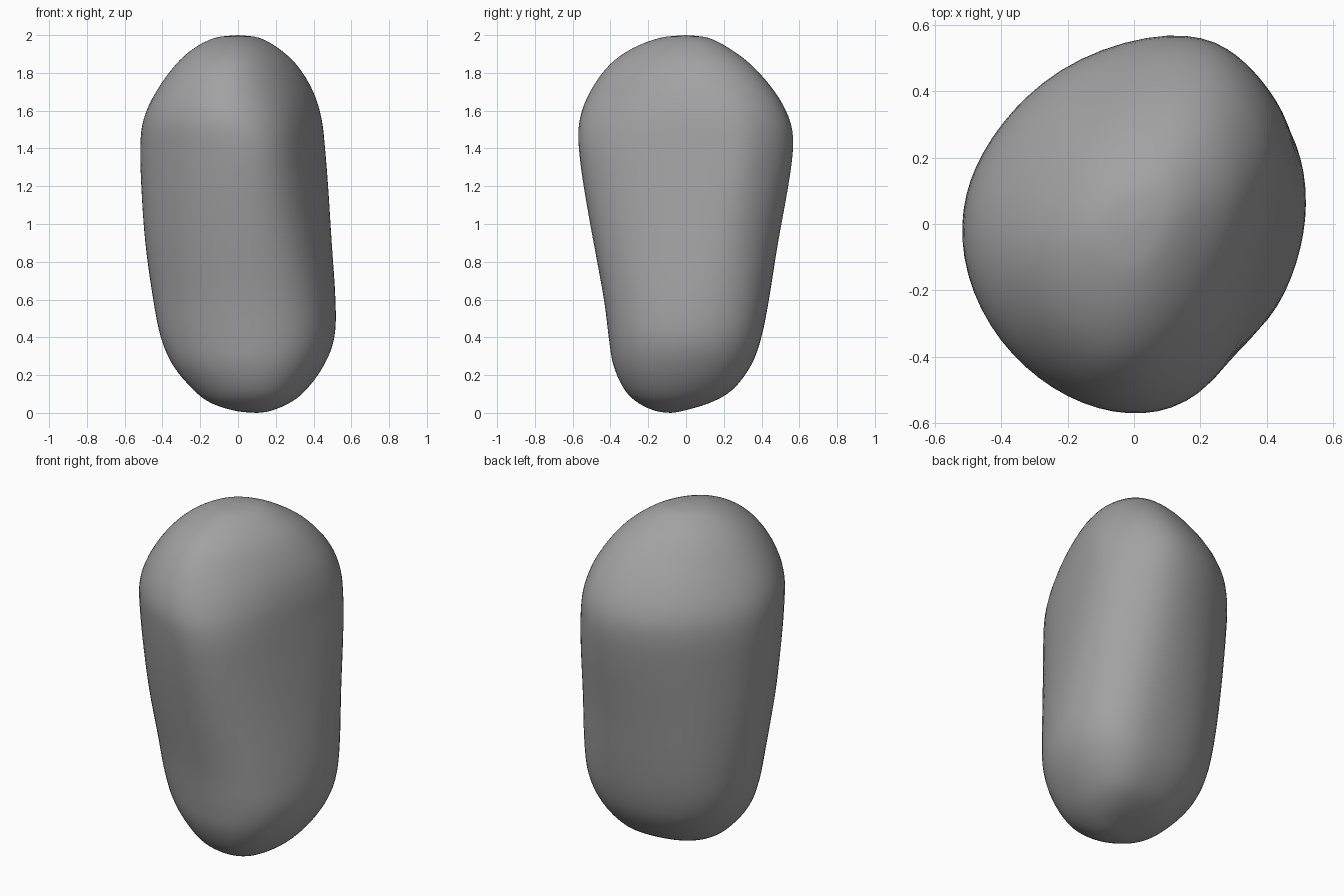
import bpy, bmesh
from mathutils import Vector

if "Cube" in bpy.data.objects:
    bpy.data.objects.remove(bpy.data.objects["Cube"])

# Cross-sections (seen from above): domed cap, wide upper body and narrow foot
CAP = [(.49, .15), (.465, .30), (.41, .42), (.31, .505), (.16, .54), (-.15, .46),
       (-.34, .30), (-.45, .12), (-.5, -.06), (-.46, -.24), (-.36, -.40), (-.2, -.51),
       (-.03, -.55), (.14, -.48), (.30, -.32), (.43, -.08)]
UPPER = [(.46, .20), (.44, .31), (.38, .41), (.28, .51), (.13, .565), (-.18, .488),
         (-.365, .325), (-.475, .16), (-.515, 0), (-.49, -.20), (-.365, -.385), (-.19, -.515),
         (0, -.565), (.15, -.545), (.295, -.41), (.405, -.10)]
LOWER = [(.515, .05), (.485, .21), (.415, .32), (.29, .395), (.13, .40), (-.11, .375),
         (-.31, .265), (-.39, .12), (-.42, -.02), (-.38, -.16), (-.26, -.28), (-.09, -.38),
         (.1, -.41), (.27, -.385), (.41, -.285), (.485, -.12)]

# Side silhouettes: z, x min, x max, y min, y max
LEVELS = [(0, .10, .10, -.08, -.08), (.01, -.01, .17, -.16, -.02), (.05, -.14, .27, -.25, .12),
          (.12, -.235, .36, -.325, .245), (.25, -.345, .455, -.385, .345),
          (.4, -.41, .512, -.41, .40), (.6, -.45, .517, -.435, .44),
          (.9, -.492, .497, -.49, .488), (1.2, -.513, .478, -.543, .543),
          (1.42, -.518, .46, -.57, .57), (1.56, -.50, .443, -.563, .548),
          (1.7, -.435, .40, -.51, .472), (1.84, -.335, .315, -.41, .35),
          (1.93, -.235, .215, -.285, .23), (1.985, -.125, .115, -.14, .12), (2, 0, 0, 0, 0)]


def spline(points, steps, closed):
    """Smooth curve through the points."""
    n = len(points)
    pts = [Vector(p) for p in points]
    get = (lambda i: pts[i % n]) if closed else (lambda i: pts[max(0, min(n - 1, i))])
    out = []
    for i in range(n if closed else n - 1):
        a, b, c, d = (get(i + k) for k in (-1, 0, 1, 2))
        for s in range(steps):
            t = s / steps
            out.append(b + (c - a) * (t / 2) + (a * 2 - b * 5 + c * 4 - d) * (t * t / 2)
                       + (b * 3 - a - c * 3 + d) * (t ** 3 / 2))
    return out if closed else out + [pts[-1]]


def outline(points):
    """Closed spline with its small bumps smoothed away."""
    pts = spline(points, 4, True)
    for _ in range(10):
        pts = [p * .5 + (pts[i - 1] + pts[(i + 1) % len(pts)]) * .25 for i, p in enumerate(pts)]
    return pts


def fit(values, low, high):
    lo, hi = min(values), max(values)
    return [low + (v - lo) / (hi - lo) * (high - low) for v in values]


def blend(z, start, end):
    t = max(0, min(1, (z - start) / (end - start)))
    return t * t * (3 - 2 * t)


cap, upper, lower = outline(CAP), outline(UPPER), outline(LOWER)
rows = spline(LEVELS, 4, False)

# Pebble body: blended sections lofted between two poles
bm = bmesh.new()
rings = []
for z, x0, x1, y0, y1 in rows[1:-1]:
    t, k = blend(z, .3, 1.5), blend(z, 1.35, 1.85)
    section = [l.lerp(u, t).lerp(c, k) for l, u, c in zip(lower, upper, cap)]
    xs = fit([p.x for p in section], x0, x1)
    ys = fit([p.y for p in section], y0, y1)
    rings.append([bm.verts.new((x, y, z)) for x, y in zip(xs, ys)])
count = len(upper)
for a, b in zip(rings, rings[1:]):
    for i in range(count):
        j = (i + 1) % count
        bm.faces.new((a[i], a[j], b[j], b[i]))
bottom = bm.verts.new((.10, -.08, 0))
top = bm.verts.new((0, 0, 2))
for i in range(count):
    j = (i + 1) % count
    bm.faces.new((bottom, rings[0][j], rings[0][i]))
    bm.faces.new((top, rings[-1][i], rings[-1][j]))

# Even out the surface a little
inner = [v for ring in rings[4:-4] for v in ring]
for _ in range(2):
    bmesh.ops.smooth_vert(bm, verts=inner, factor=.5,
                          use_axis_x=True, use_axis_y=True, use_axis_z=True)
bmesh.ops.recalc_face_normals(bm, faces=bm.faces)

mesh = bpy.data.meshes.new("pebble")
bm.to_mesh(mesh)
bm.free()
mesh.shade_smooth()
pebble = bpy.data.objects.new("pebble", mesh)
bpy.context.collection.objects.link(pebble)

# Dark grey stone
stone = bpy.data.materials.new("dark_grey")
stone.diffuse_color = (.36, .36, .36, 1)
stone.use_nodes = True
stone.node_tree.nodes["Principled BSDF"].inputs["Base Color"].default_value = stone.diffuse_color
mesh.materials.append(stone)
